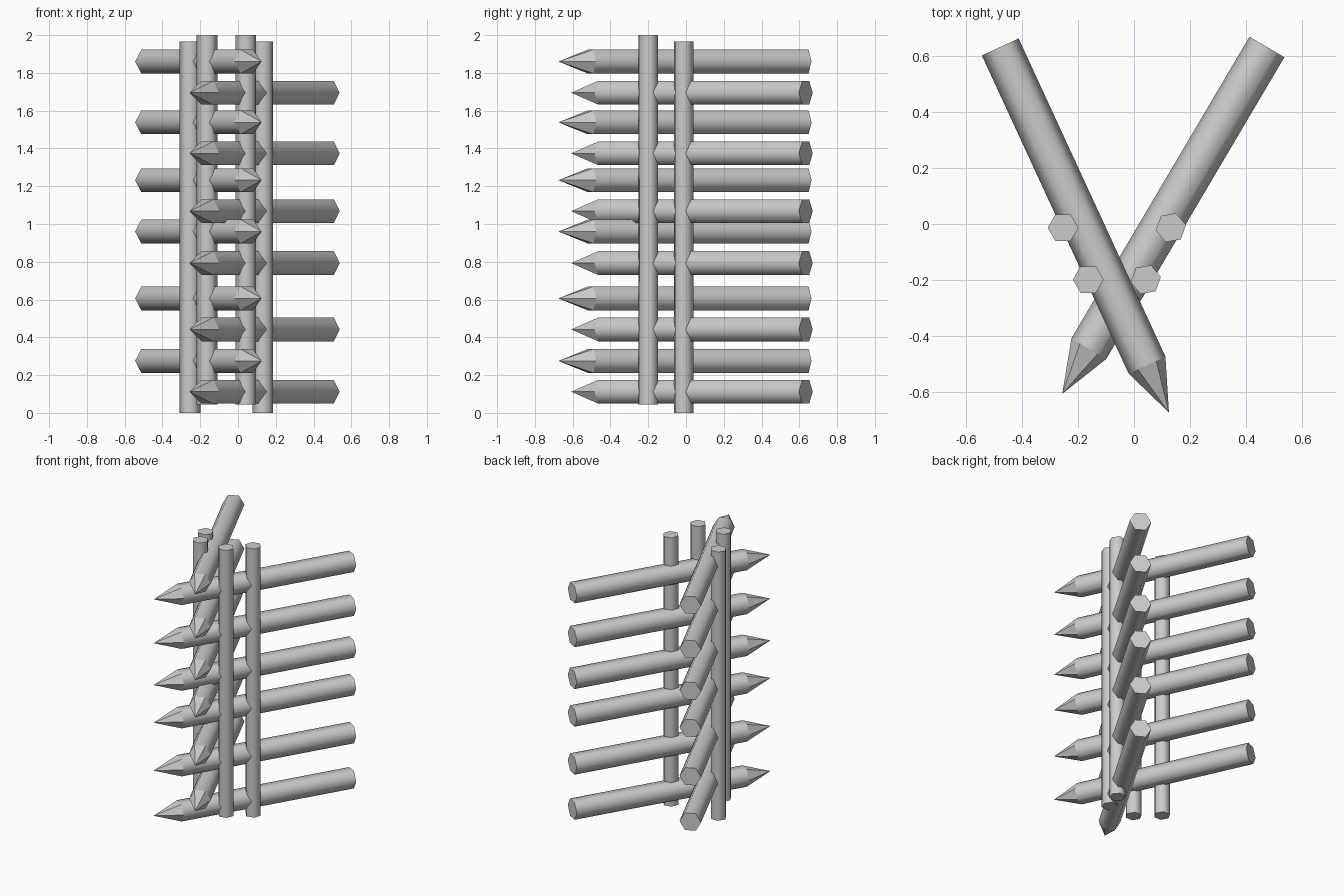
import bpy, bmesh
from math import cos, sin, pi, atan2, radians
from mathutils import Matrix

if "Cube" in bpy.data.objects:
    bpy.data.objects.remove(bpy.data.objects["Cube"])


def hex_bar(name, radius, length, tip=0.0):
    """Hexagonal bar along local +X with smooth sides; optional faceted point."""
    bm = bmesh.new()
    rings = [[bm.verts.new((x, radius * cos(k * pi / 3), radius * sin(k * pi / 3)))
              for k in range(6)] for x in (0, length)]
    for k in range(6):
        n = (k + 1) % 6
        side = bm.faces.new((rings[0][k], rings[0][n], rings[1][n], rings[1][k]))
        side.smooth = True
    bm.faces.new(rings[0])
    if tip:
        apex = bm.verts.new((length + tip, 0, 0))
        for k in range(6):
            bm.faces.new((rings[1][k], rings[1][(k + 1) % 6], apex))
    else:
        bm.faces.new(rings[1])
    bmesh.ops.recalc_face_normals(bm, faces=bm.faces)
    mesh = bpy.data.meshes.new(name)
    bm.to_mesh(mesh)
    bm.free()
    return mesh


def place(name, mesh, matrix):
    ob = bpy.data.objects.new(name, mesh)
    ob.matrix_world = matrix
    bpy.context.collection.objects.link(ob)


# Sharpened stakes: two crossing stacks, each sharing one direction
stake = hex_bar("stake", 0.0725, 1.255, 0.187)
stacks = {
    "right_pointing_stake": ((-0.479, 0.634), (0.125, -0.675),
                             (0.275, 0.606, 0.96, 1.232, 1.538, 1.86)),
    "left_pointing_stake": ((0.476, 0.634), (-0.257, -0.608),
                            (0.112, 0.442, 0.793, 1.068, 1.374, 1.695)),
}
for name, (a, b, heights) in stacks.items():
    turn = Matrix.Rotation(atan2(b[1] - a[1], b[0] - a[0]), 4, 'Z')
    for i, z in enumerate(heights):
        place(f"{name}_{i + 1}", stake, Matrix.Translation((a[0], a[1], z)) @ turn)

# Upright posts: x, y, bottom, top, twist
posts = {
    "back_left_post": (-0.254, -0.013, 0.0, 1.965, 0),
    "back_right_post": (0.132, -0.013, 0.0, 1.965, 10),
    "front_left_post": (-0.164, -0.199, 0.045, 2.0, 0),
    "front_right_post": (0.042, -0.199, 0.045, 2.0, 10),
}
upright = Matrix.Rotation(-pi / 2, 4, 'Y')
for name, (x, y, z0, z1, twist) in posts.items():
    place(name, hex_bar(name, 0.055, z1 - z0),
          Matrix.Translation((x, y, z0)) @ Matrix.Rotation(radians(90 + twist), 4, 'Z')
          @ upright @ Matrix.Rotation(pi / 2, 4, 'X') @ Matrix.Rotation(pi / 2, 4, 'X')
          @ Matrix.Rotation(0, 4, 'X'))
